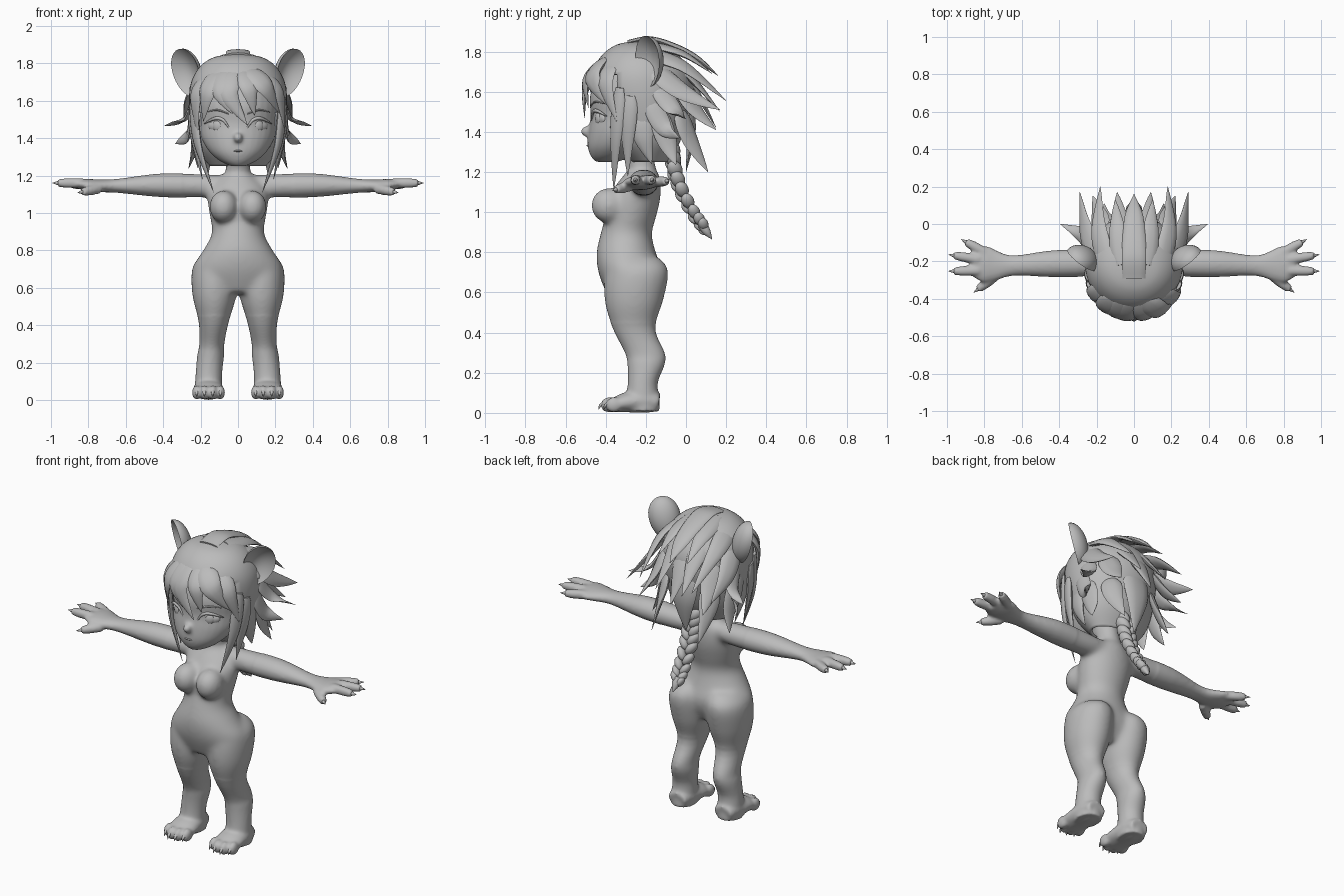
import bpy, bmesh, math
from mathutils import Vector, Matrix

if "Cube" in bpy.data.objects:
    bpy.data.objects.remove(bpy.data.objects["Cube"])

grey = bpy.data.materials.new("plain grey")
grey.diffuse_color = (0.5, 0.5, 0.5, 1)
grey.use_nodes = True
grey.node_tree.nodes["Principled BSDF"].inputs["Base Color"].default_value = grey.diffuse_color


def finish(bm, name, solid=0, angle=50):
    """Turn a bmesh into a named, smooth shaded object."""
    bmesh.ops.recalc_face_normals(bm, faces=bm.faces)
    me = bpy.data.meshes.new(name)
    bm.to_mesh(me)
    bm.free()
    me.materials.append(grey)
    ob = bpy.data.objects.new(name, me)
    bpy.context.collection.objects.link(ob)
    bpy.ops.object.select_all(action='DESELECT')
    bpy.context.view_layer.objects.active = ob
    ob.select_set(True)
    bpy.ops.object.shade_smooth_by_angle(angle=math.radians(angle))
    if solid:
        ob.modifiers.new("thickness", 'SOLIDIFY').thickness = solid
    return ob


def fuse(ob):
    """Remesh overlapping parts to one skin, then soften it, the trunk most."""
    r = ob.modifiers.new("skin", 'REMESH')
    r.mode, r.voxel_size = 'VOXEL', .0085
    dg = bpy.context.evaluated_depsgraph_get()
    dg.update()
    me = bpy.data.meshes.new_from_object(ob.evaluated_get(dg))
    ob.modifiers.clear()
    bm = bmesh.new()
    bm.from_mesh(me)
    for i in range(30):
        vs = [v for v in bm.verts if i < 5 or (abs(v.co.x) < .3 and .45 < v.co.z < 1.22)]
        bmesh.ops.smooth_vert(bm, verts=vs, factor=.5, use_axis_x=True, use_axis_y=True, use_axis_z=True)
    for f in bm.faces:
        f.smooth = True
    bm.to_mesh(me)
    bm.free()
    me.materials.clear()
    me.materials.append(grey)
    ob.data = me


def resample(rows, n):
    """Catmull-Rom interpolation of rows of numbers."""
    out = []
    for k in range(n + 1):
        t = k / n * (len(rows) - 1)
        i = min(int(t), len(rows) - 2)
        f = t - i
        a, b, c, d = (rows[min(max(j, 0), len(rows) - 1)] for j in range(i - 1, i + 3))
        out.append([0.5 * (2*q + (r-p)*f + (2*p-5*q+4*r-s)*f*f + (3*q-p-3*r+s)*f**3)
                    for p, q, r, s in zip(a, b, c, d)])
    return out


def tube(bm, rows, side=None, sides=20, n=24, caps=True, around=None):
    """Sweep an ellipse: each row is x, y, z, half width along side, half depth."""
    rows = resample(rows, n)
    pts = [Vector(r[:3]) for r in rows]
    rings = []
    for i, p in enumerate(pts):
        t = (pts[min(i+1, n)] - pts[max(i-1, 0)]).normalized()
        s = Vector(side) if side else t.cross(p - around)
        s = (s - t * s.dot(t)).normalized()
        nor = t.cross(s)
        w, d = max(rows[i][3], .0008), max(rows[i][4], .0008)
        rings.append([bm.verts.new(p + s*w*math.cos(a) + nor*d*math.sin(a))
                      for a in (2*math.pi*k/sides for k in range(sides))])
    for r0, r1 in zip(rings, rings[1:]):
        for k in range(sides):
            bm.faces.new((r0[k], r0[(k+1) % sides], r1[(k+1) % sides], r1[k]))
    if caps:
        bm.faces.new(rings[0])
        bm.faces.new(rings[-1])
    return rings


def upright(bm, rows, n=24, **kw):
    """Loft of level rings: z, x centre, half width, front y, back y."""
    flat = [(cx, (f+b)/2, z, w, (b-f)/2) for z, cx, w, f, b in rows]
    rings = tube(bm, [(0, 0, r[2], r[3], r[4]) for r in flat], side=(1, 0, 0), n=n, **kw)
    for ring, r in zip(rings, resample(flat, n)):
        for v in ring:
            v.co += Vector((r[0], r[1], 0))


def ball(bm, c, r, rot=None, u=20):
    m = Matrix.Translation(c) @ (rot or Matrix()) @ Matrix.Diagonal((*r, 1))
    return bmesh.ops.create_uvsphere(bm, u_segments=u, v_segments=u//2 + 2, radius=1, matrix=m)["verts"]


# Body: trunk, head and limbs, fused into one smooth skin
skin, claws = bmesh.new(), bmesh.new()
upright(skin, [(1.32, 0, .065, -.32, -.17), (1.22, 0, .068, -.29, -.15), (1.18, 0, .11, -.315, -.13),
               (1.12, 0, .16, -.36, -.125), (1.05, 0, .162, -.39, -.13), (.97, 0, .149, -.405, -.15),
               (.89, 0, .14, -.427, -.17), (.80, 0, .187, -.446, -.15), (.72, 0, .237, -.441, -.125),
               (.65, 0, .235, -.42, -.135), (.57, 0, .15, -.385, -.175)], n=40, sides=32)
upright(skin, [(1.25, 0, .04, -.45, -.34), (1.28, 0, .10, -.475, -.27), (1.33, 0, .155, -.49, -.20),
               (1.40, 0, .195, -.487, -.12), (1.48, 0, .21, -.475, -.06), (1.58, 0, .22, -.478, -.03),
               (1.70, 0, .20, -.43, -.03), (1.79, 0, .10, -.33, -.12)], n=30, sides=32)
ball(skin, (0, -.488, 1.402), (.026, .038, .028))      # nose
FINGERS = [((.80, -.15, 1.15), (.90, -.095, 1.155)), ((.83, -.19, 1.16), (.965, -.168, 1.16)),
           ((.83, -.25, 1.16), (.965, -.252, 1.16)), ((.74, -.28, 1.13), (.835, -.35, 1.112))]
TOES = [(.094, -.365), (.135, -.385), (.18, -.385), (.221, -.36)]
for s in (-1, 1):
    upright(skin, [(.78, s*.11, .075, -.35, -.14), (.71, s*.126, .119, -.40, -.086),
                   (.56, s*.126, .119, -.407, -.112), (.42, s*.13, .081, -.365, -.153),
                   (.30, s*.14, .067, -.305, -.105), (.24, s*.146, .072, -.292, -.106),
                   (.15, s*.155, .071, -.29, -.14), (.07, s*.158, .073, -.30, -.133),
                   (.008, s*.158, .073, -.30, -.13)], n=30, sides=24)
    ball(skin, (s*.077, -.385, 1.033), (.078, .09, .09))                  # chest
    tube(skin, [(s*.08, -.21, 1.15, .06, .055), (s*.2, -.21, 1.145, .07, .064),
                (s*.42, -.212, 1.148, .073, .063), (s*.64, -.222, 1.145, .055, .038),
                (s*.74, -.222, 1.145, .082, .034), (s*.80, -.215, 1.15, .098, .032),
                (s*.86, -.21, 1.155, .07, .024)], side=(0, 1, 0))
    for a, b in FINGERS:
        a, b = (Vector((s*p[0], p[1], p[2])) for p in (a, b))
        d = (b - a).normalized()
        tube(skin, [(*a, .028, .026), (*a.lerp(b, .6), .027, .027), (*b, .021, .021)], side=(0, 0, 1), n=10, sides=12)
        tube(claws, [(*(b - d*.01), .014, .013), (*(b + d*.028), .001, .001)], side=(0, 0, 1), n=5, sides=8)
    # foot and toes
    tube(skin, [(s*.158, -.135, .05, .06, .045), (s*.158, -.20, .06, .075, .06),
                (s*.158, -.30, .052, .084, .05), (s*.158, -.37, .035, .08, .033)], side=(1, 0, 0))
    for x, y in TOES:
        ball(skin, (s*x, y, .040), (.026, .042, .039), u=14)
        tube(claws, [(s*x, y-.03, .045, .010, .010), (s*x, y-.043, .035, .007, .007),
                     (s*x, y-.050, .018, .001, .001)], side=(1, 0, 0), n=6, sides=8)
fuse(finish(skin, "body"))
finish(claws, "claws")

# Face: eyes, irises, lids, brows and mouth
face = bmesh.new()
for s in (-1, 1):
    turn = Matrix.Rotation(s*.42, 4, 'Z')
    ball(face, (s*.106, -.424, 1.465), (.058, .022, .034), turn)
    ball(face, (s*.110, -.437, 1.466), (.028, .014, .030), turn)
    tube(face, [(s*.045, -.468, 1.45, .004, .004), (s*.08, -.464, 1.497, .008, .007),
                (s*.125, -.443, 1.505, .009, .008), (s*.18, -.395, 1.478, .003, .003)],
         side=(0, 0, 1), sides=8, n=12)
    tube(face, [(s*.05, -.472, 1.53, .003, .006), (s*.11, -.45, 1.55, .005, .006),
                (s*.17, -.407, 1.54, .002, .002)], side=(0, 0, 1), sides=8, n=10)
tube(face, [(-.045, -.470, 1.327, .002, .004), (0, -.488, 1.332, .005, .008),
            (.045, -.470, 1.327, .002, .004)], side=(0, 0, 1), sides=8, n=10)
finish(face, "face_features")

# Ears: a domed back and a hollow front
ears = bmesh.new()
for s in (-1, 1):
    vs = ball(ears, (0, 0, 0), (1, 1, 1), Matrix.Rotation(math.pi/2, 4, 'X'), u=28)
    m = Matrix.Translation((s*.272, -.185, 1.752)) @ Matrix.Rotation(s*.3, 4, 'Y') @ Matrix.Rotation(s*.7, 4, 'Z')
    for v in vs:
        x, y, z = v.co
        hollow = .05*(1 - x*x - z*z) if y < -.01 else .075*y
        v.co = m @ Vector((x*.09*(1 + .1*z), hollow - .01, z*.132))
finish(ears, "ears", angle=70)

# Hair cap with the face left open
cap = bmesh.new()
upright(cap, [(1.25, 0, .15, -.27, -.09), (1.35, 0, .222, -.36, -.03), (1.48, 0, .252, -.42, .02),
              (1.60, 0, .262, -.47, .045), (1.70, 0, .250, -.465, .025), (1.78, 0, .205, -.42, -.035),
              (1.83, 0, .135, -.355, -.11), (1.85, 0, .04, -.28, -.19)], n=40, sides=48, caps=False)
bmesh.ops.delete(cap, context='FACES', geom=[
    f for f in cap.faces if f.calc_center_median().z < 1.68 and f.calc_center_median().y < -.34])
bmesh.ops.holes_fill(cap, edges=[e for e in cap.edges if e.is_boundary
                                 and min(v.co.z for v in e.verts) > 1.84], sides=0)
finish(cap, "hair_cap", solid=.015)

HEAD = Vector((0, -.2, 1.52))


def lock(bm, root, mid, tip, w, thick=.32):
    """One pointed, slightly flattened strand."""
    path = resample([root, mid, tip], 6)
    prof = [.6, .95, 1, .85, .58, .28, .01]
    tube(bm, [(*p, w*k, w*k*thick) for p, k in zip(path, prof)], around=HEAD, sides=10, n=14)


# Swept-back locks, mirrored (root, middle, tip, half width)
BACK = [((.07, -.22, 1.84), (.09, -.02, 1.79), (.10, .13, 1.69), .05),
        ((.14, -.24, 1.80), (.19, -.02, 1.73), (.18, .20, 1.555), .055),
        ((.08, -.08, 1.79), (.08, .035, 1.66), (.09, .17, 1.50), .055),
        ((.21, -.17, 1.72), (.26, -.02, 1.60), (.29, .17, 1.51), .06),
        ((.23, -.15, 1.63), (.275, -.06, 1.51), (.395, 0, 1.465), .05),
        ((.17, -.04, 1.64), (.19, .045, 1.51), (.22, .15, 1.41), .06),
        ((.24, -.18, 1.56), (.265, -.11, 1.42), (.335, -.03, 1.37), .05),
        ((.23, -.14, 1.50), (.235, -.09, 1.34), (.265, -.05, 1.235), .055),
        ((.15, -.03, 1.50), (.16, .02, 1.36), (.16, .11, 1.20), .06),
        ((.23, -.22, 1.48), (.23, -.21, 1.36), (.215, -.17, 1.24), .055)]
back = bmesh.new()
for s in (-1, 1):
    for *pts, w in BACK:
        lock(back, *[(s*x, y, z) for x, y, z in pts], w)
lock(back, (0, -.05, 1.74), (0, .05, 1.6), (0, .15, 1.42), .065)
lock(back, (0, 0, 1.58), (0, .025, 1.4), (0, 0, 1.2), .09)
finish(back, "back_hair")

# Raised strip along the crown
crest = bmesh.new()
tube(crest, [(0, -.29, 1.845, .062, .012), (0, -.18, 1.862, .065, .014), (0, -.05, 1.82, .06, .018),
             (0, .06, 1.76, .045, .016), (0, .16, 1.68, .001, .001)], side=(1, 0, 0), sides=12)
finish(crest, "crown_strip")

# Fringe swept from the parting
FRINGE = [((-.02, -.41, 1.76), (-.05, -.498, 1.64), (.05, -.505, 1.47), .062),
          ((-.07, -.40, 1.76), (-.09, -.486, 1.65), (-.03, -.503, 1.53), .06),
          ((.03, -.41, 1.76), (.06, -.498, 1.66), (.09, -.485, 1.52), .055),
          ((.06, -.41, 1.76), (.15, -.465, 1.67), (.225, -.39, 1.53), .065),
          ((.13, -.37, 1.74), (.215, -.40, 1.64), (.25, -.345, 1.45), .055),
          ((-.11, -.39, 1.75), (-.165, -.452, 1.64), (-.185, -.42, 1.49), .06),
          ((-.16, -.35, 1.73), (-.225, -.385, 1.62), (-.215, -.37, 1.42), .055)]
fringe = bmesh.new()
for *pts, w in FRINGE:
    lock(fringe, *pts, w)
finish(fringe, "fringe")

# Long strands framing the face
strands = bmesh.new()
for s in (-1, 1):
    lock(strands, (s*.24, -.33, 1.62), (s*.215, -.35, 1.37), (s*.13, -.36, 1.11), .038, .45)
    lock(strands, (s*.25, -.28, 1.58), (s*.235, -.29, 1.40), (s*.19, -.29, 1.18), .045, .4)
finish(strands, "side_strands")

# Braid: alternating plump links down the back, ending in a tuft
braid = bmesh.new()
path = resample([(0, -.07, 1.30), (0, -.055, 1.20), (0, -.02, 1.10), (0, .04, .99), (0, .085, .93)], 8)
for i, (x, y, z) in enumerate(path):
    for s in (-1, 1):
        k = 1.2 - .055*i
        rot = Matrix.Rotation(.45, 4, 'X') @ Matrix.Rotation(s*.55, 4, 'Y')
        ball(braid, (s*.024*k, y, z + s*.013), (.027*k, .034*k, .047*k), rot, u=14)
tube(braid, [(0, .08, .94, .025, .025), (0, .105, .90, .022, .020), (0, .13, .865, .001, .001)],
     side=(1, 0, 0), sides=10, n=8)
finish(braid, "braid")
